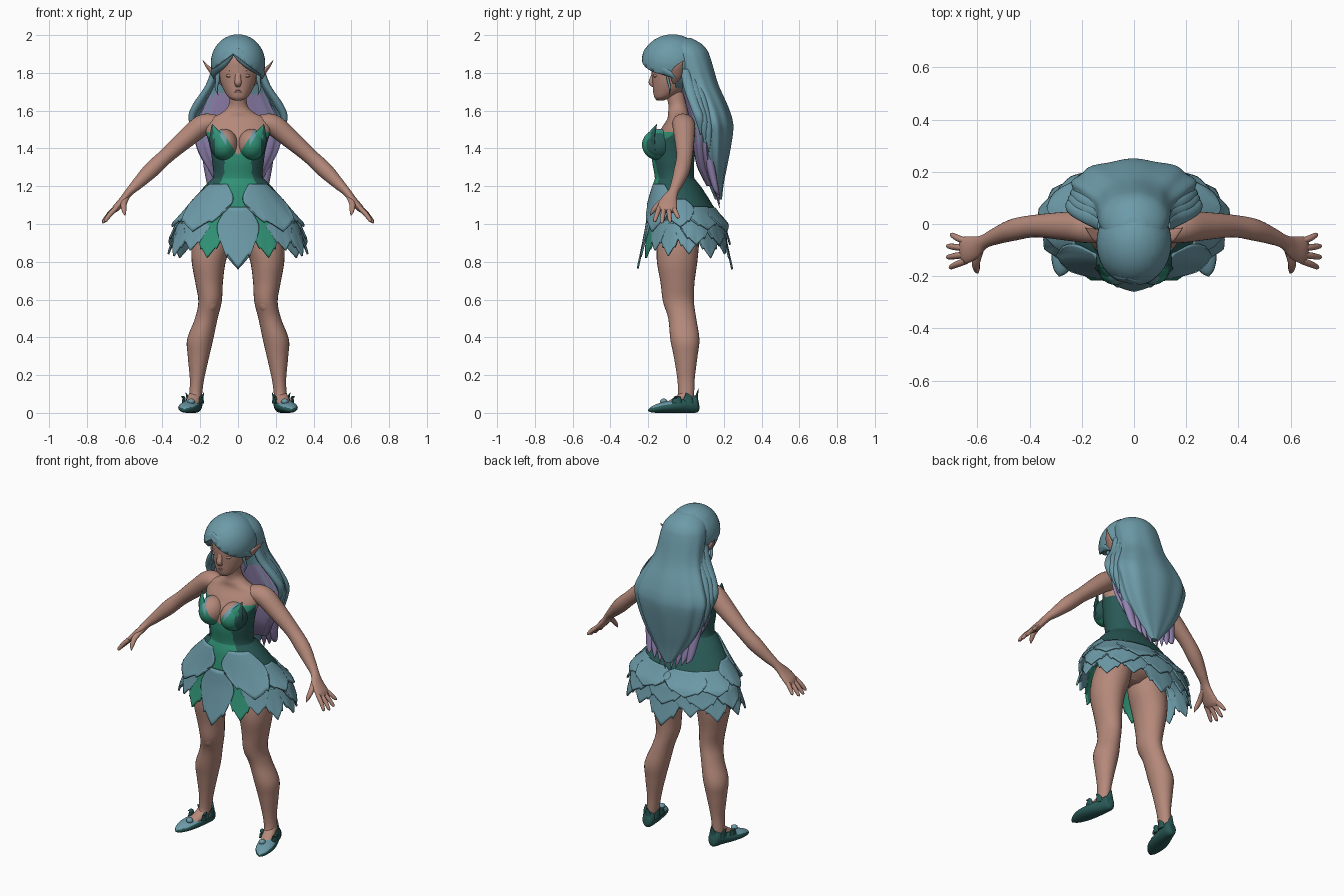
import bpy, bmesh, math
from mathutils import Vector, Matrix


def material(name, rgb):
    m = bpy.data.materials.new(name)
    m.diffuse_color = (*rgb, 1)
    return m


SKIN = material("skin", (0.46, 0.25, 0.195))
BLUE = material("leaf blue", (0.15, 0.325, 0.39))
DARK = material("dark teal", (0.022, 0.10, 0.092))
GREEN = material("bright green", (0.03, 0.29, 0.18))
PURPLE = material("lilac", (0.29, 0.23, 0.44))
LIP = material("rose", (0.42, 0.205, 0.17))


def finish(name, bm, mats, rule=None, mirror=False, thick=0, angle=50):
    """Turn a bmesh into a smooth, coloured object."""
    bmesh.ops.recalc_face_normals(bm, faces=bm.faces)
    if rule:
        for f in bm.faces:
            f.material_index = rule(f.calc_center_median(), f.normal)
    me = bpy.data.meshes.new(name)
    bm.to_mesh(me)
    bm.free()
    ob = bpy.data.objects.new(name, me)
    bpy.context.collection.objects.link(ob)
    for m in mats:
        me.materials.append(m)
    bpy.ops.object.select_all(action='DESELECT')
    bpy.context.view_layer.objects.active = ob
    ob.select_set(True)
    bpy.ops.object.shade_smooth_by_angle(angle=math.radians(angle))
    if thick:
        mod = ob.modifiers.new("thickness", 'SOLIDIFY')
        mod.thickness, mod.offset = thick, 0
    if mirror:
        ob.modifiers.new("mirror", 'MIRROR').use_mirror_merge = False
    return ob


def spline(pts, steps):
    """Catmull-Rom through tuples of position and radii."""
    p = [pts[0]] + list(pts) + [pts[-1]]
    out = []
    for i in range(1, len(p) - 2):
        for k in range(steps):
            t = k / steps
            out.append([0.5 * (2 * b + (c - a) * t + (2 * a - 5 * b + 4 * c - d) * t * t
                               + (3 * b - a - 3 * c + d) * t ** 3)
                        for a, b, c, d in zip(*p[i - 1:i + 3])])
    return out + [list(pts[-1])]


def tube(name, pts, mats, ref=None, n=20, steps=5, wave=(0, 0), cap=True, **kw):
    """Loft ellipses; without ref the rings stay horizontal. Waves fade out towards the crown."""
    bm = bmesh.new()
    path = spline(pts, steps)
    rings = []
    for i, (x, y, z, ra, rb) in enumerate(path):
        side, up = Vector((1, 0, 0)), Vector((0, 1, 0))
        if ref:
            t = (Vector(path[min(i + 1, len(path) - 1)][:3]) - Vector(path[max(i - 1, 0)][:3])).normalized()
            side = (Vector(ref) - t * t.dot(Vector(ref))).normalized()
            up = t.cross(side)
        ring = []
        for k in range(n):
            a = 2 * math.pi * k / n
            r = 1 + wave[0] * min(1, 2 * max(0, 1.95 - z)) * math.sin(wave[1] * a + 3 * z + math.sin(2 * a))
            ring.append(bm.verts.new(Vector((x, y, z)) + r * (side * max(ra, .001) * math.cos(a)
                                                            + up * max(rb, .001) * math.sin(a))))
        rings.append(ring)
    for a, b in zip(rings, rings[1:]):
        for k in range(n):
            bm.faces.new((a[k], a[(k + 1) % n], b[(k + 1) % n], b[k]))
    if cap:
        bm.faces.new(rings[0])
        bm.faces.new(rings[-1])
    return finish(name, bm, mats, **kw)


def ball(centre, size, cuts=(), seg=32):
    bm = bmesh.new()
    bmesh.ops.create_uvsphere(bm, u_segments=seg, v_segments=seg // 2, radius=1,
                              matrix=Matrix.Translation(centre) @ Matrix.Diagonal((*size, 1)))
    for co, no in cuts:
        bmesh.ops.bisect_plane(bm, geom=bm.verts[:] + bm.edges[:] + bm.faces[:], plane_co=co, plane_no=no)
    return bm


def column(rows):
    return [(0, cy, z, rx, ry) for z, cy, rx, ry in rows]


# Torso with painted bodice
def panel(z):
    return .072 + 1.0 * max(0, z - 1.38) + .4 * max(0, 1.27 - z)


def bodice(c, n):
    neck = min(1.36 + 1.6 * abs(c.x), 1.49) if c.y < -.06 else 1.45
    if c.z > neck or c.z < 1.08:
        return 0
    return 2 if c.y < -.06 and abs(c.x) < panel(c.z) else 1


tube("torso", column([(1.70, -.06, .045, .05), (1.63, -.045, .05, .048), (1.59, -.04, .085, .055),
     (1.555, -.036, .15, .064), (1.50, -.046, .172, .088), (1.42, -.064, .152, .112), (1.34, -.068, .138, .112),
     (1.24, -.06, .134, .105), (1.14, -.04, .19, .13), (1.05, -.035, .22, .13), (.98, -.035, .16, .10),
     (.94, -.035, .06, .05)]), [SKIN, DARK, GREEN], n=128, steps=12, rule=bodice)


# Bust and pointed cups
def bust_colour(c, n):
    line = 1.36 + 1.6 * c.x
    if c.z > line:
        return 0
    if c.x > .122:
        return 2
    return 3 if .06 < c.x < .105 and c.z > line - .045 else 1


tube("cup_point", [(.105, -.188, 1.40, .045, .012), (.118, -.187, 1.455, .040, .01),
     (.13, -.168, 1.50, .018, .006), (.136, -.155, 1.528, .002, .002)], [GREEN, DARK], ref=(.8, .5, 0),
     mirror=True, rule=lambda c, n: int(c.x > .132))
finish("bust", ball((.073, -.143, 1.42), (.073, .09, .083),
                    [((0, 0, 1.36), (-1.6, 0, 1)), ((0, 0, 1.315), (-1.6, 0, 1)), ((.122, 0, 0), (1, 0, 0)),
                     ((.06, 0, 0), (1, 0, 0)), ((.105, 0, 0), (1, 0, 0))], 40),
       [SKIN, GREEN, DARK, BLUE], mirror=True, rule=bust_colour)

# Head and face
tube("head", column([(1.655, -.135, .022, .02), (1.67, -.122, .049, .045), (1.70, -.098, .071, .076),
     (1.74, -.085, .089, .092), (1.78, -.08, .098, .1), (1.82, -.075, .1, .108), (1.88, -.07, .1, .11),
     (1.94, -.06, .06, .08)]), [SKIN], n=32)
tube("nose", [(0, -.168, 1.81, .016, .010), (0, -.177, 1.775, .016, .012), (0, -.184, 1.748, .018, .014),
     (0, -.172, 1.73, .014, .008)], [SKIN], ref=(1, 0, 0), n=14)
for z, h in ((1.710, .006), (1.700, .007)):
    finish("lip", ball((0, -.164, z), (.026, .012, h), seg=20), [LIP])
finish("eyelid", ball((.04, -.160, 1.785), (.023, .013, .011), [((0, 0, 1.782), (0, 0, 1)), ((0, 0, 1.779), (0, 0, 1))], 24),
       [SKIN, DARK], mirror=True, rule=lambda c, n: int(1.779 < c.z < 1.782))
tube("brow", [(.016, -.174, 1.806, .004, .004), (.045, -.167, 1.815, .005, .005), (.075, -.137, 1.808, .002, .002)],
     [SKIN], ref=(0, 0, 1), n=8, mirror=True)
tube("pointed_ear", [(.088, -.06, 1.75, .012, .014), (.118, -.055, 1.78, .028, .014), (.147, -.043, 1.815, .026, .010),
     (.170, -.028, 1.843, .012, .006), (.187, -.014, 1.866, .001, .001)], [SKIN], ref=(0, 1, -.3), mirror=True)

# Hair cap, opened over the face along two slanted cuts from an off-centre parting
PART, TOP, SLOPE = -.025, 1.90, .75
cap = ball((0, -.072, 1.852), (.14, .161, .148),
           [((0, -.055, 0), (0, 1, 0)), ((PART, 0, TOP), (SLOPE, 0, 1)), ((PART, 0, TOP), (-SLOPE, 0, 1))], 40)
gone = [f for f in cap.faces if f.calc_center_median().y < -.055
        and f.calc_center_median().z < TOP - SLOPE * abs(f.calc_center_median().x - PART)]
bmesh.ops.delete(cap, geom=gone, context='FACES')
finish("hair_cap", cap, [BLUE], thick=.008)

# Rolled fringe edges
tube("fringe_right", [(-.03, -.205, 1.925, .014, .008), (.01, -.212, 1.895, .03, .016), (.06, -.192, 1.855, .034, .018),
     (.105, -.142, 1.825, .03, .018), (.127, -.085, 1.795, .018, .012), (.128, -.055, 1.77, .004, .004)],
     [BLUE], ref=(.5, 0, 1), n=18)
tube("fringe_left", [(-.02, -.205, 1.925, .012, .008), (-.05, -.2, 1.895, .026, .016), (-.085, -.172, 1.855, .03, .018),
     (-.113, -.128, 1.825, .026, .016), (-.128, -.08, 1.795, .016, .012), (-.128, -.055, 1.77, .004, .004)],
     [BLUE], ref=(-.5, 0, 1), n=18)
tube("temple_lock", [(.112, -.10, 1.82, .014, .008), (.108, -.095, 1.765, .011, .007), (.115, -.085, 1.72, .008, .006),
     (.105, -.09, 1.68, .001, .001)], [BLUE], n=12, mirror=True)

# Long back hair and lilac underlayer
tube("back_hair", column([(1.985, -.035, .05, .06), (1.955, -.012, .095, .092), (1.92, .008, .123, .104),
     (1.87, .025, .137, .107), (1.74, .068, .152, .102), (1.63, .11, .205, .108), (1.55, .13, .238, .114),
     (1.48, .14, .232, .106), (1.34, .145, .182, .078), (1.22, .158, .10, .042), (1.13, .172, .025, .018)]),
     [BLUE], n=120, wave=(.03, 10))
tube("under_hair", column([(1.76, .02, .11, .05), (1.63, .06, .175, .06), (1.5, .09, .228, .06), (1.4, .095, .215, .055),
     (1.3, .11, .165, .05), (1.2, .14, .105, .03)]), [PURPLE, BLUE], n=80, wave=(.03, 12), steps=8,
     rule=lambda c, n: int(c.z > 1.43 + .3 * (.1 - c.y) and n.y > -.75))
for k in range(4):
    x = .03 + .036 * k
    tube("lilac_tip", [(x + .03, .11, 1.40, .028, .025), (x + .012, .135, 1.28, .028, .022),
         (x, .16, 1.18, .018, .014), (x - .012, .178, 1.085 + .022 * k, .001, .001)], [PURPLE], n=12, mirror=True)
for k in range(3):
    d = .022 * k
    tube("side_lock", [(.122 - d * .4, -.005 + d, 1.82, .018, .025), (.152 - d * .4, .015 + d, 1.73, .022, .03),
         (.212 - d * .5, .045 + d, 1.635, .026, .028), (.245 - d * .4, .07 + d, 1.56 - d, .018, .024),
         (.226 - d * .4, .078 + d, 1.47 - d * 2, .002, .002)], [BLUE], n=14, mirror=True)

# Arms and hands
tube("arm", [(.08, -.035, 1.53, .035, .03), (.13, -.022, 1.535, .052, .046), (.19, -.012, 1.522, .06, .056),
     (.27, -.008, 1.457, .054, .051), (.38, -.008, 1.36, .043, .041), (.46, -.022, 1.285, .042, .042),
     (.53, -.047, 1.215, .032, .031), (.575, -.068, 1.17, .027, .022), (.61, -.09, 1.125, .044, .02),
     (.645, -.10, 1.085, .052, .019), (.66, -.104, 1.067, .044, .012)], [SKIN], ref=(0, 1, 0), n=24, mirror=True)
for y0, y1, x1, z1 in ((-.066, -.042, .697, 1.03), (-.092, -.085, .711, 1.01),
                       (-.117, -.127, .711, 1.005), (-.142, -.165, .701, 1.012)):
    tube("finger", [(.645, y0, 1.085, .013, .013), ((.652 + x1) / 2, (y0 + y1) / 2, (1.085 + z1) / 2 + .004, .0125, .0125),
         (x1, y1, z1 + .006, .009, .009), (x1 + .002, y1, z1, .002, .002)], [SKIN], ref=(0, 1, 0), n=12, mirror=True)
tube("thumb", [(.59, -.09, 1.145, .018, .015), (.605, -.145, 1.105, .016, .014), (.603, -.175, 1.07, .012, .011),
     (.598, -.188, 1.045, .002, .002)], [SKIN], ref=(1, 0, 0), n=12, mirror=True)

# Legs
tube("leg", [(.115, -.04, .99, .10, .11), (.137, -.043, .9, .106, .112), (.155, -.047, .8, .09, .107),
     (.153, -.045, .69, .073, .09), (.148, -.04, .59, .062, .082), (.168, -.02, .5, .06, .074),
     (.200, -.006, .39, .069, .077), (.209, -.002, .3, .057, .063), (.217, 0, .18, .038, .046),
     (.224, 0, .1, .034, .043), (.228, -.012, .06, .034, .05), (.23, -.012, .03, .03, .04)],
     [SKIN], n=28, mirror=True)
finish("kneecap", ball((.146, -.084, .59), (.04, .034, .06), seg=24), [SKIN], mirror=True)
tube("instep", [(.228, 0, .095, .032, .028), (.238, -.05, .062, .036, .024), (.252, -.10, .042, .03, .015)],
     [SKIN], ref=(1, 0, 0), mirror=True)

# Slippers with leafy collar and bead
tube("slipper", [(.222, .068, .05, .01, .018), (.223, .055, .048, .033, .045), (.234, .0, .041, .044, .041),
     (.254, -.07, .033, .053, .033), (.269, -.13, .027, .049, .027), (.281, -.178, .018, .028, .017),
     (.286, -.2, .012, .003, .004)], [DARK, BLUE], ref=(1, 0, 0), n=28, mirror=True,
     rule=lambda c, n: int(c.y < -.075 and n.z > .6))
for x, y, tx, ty, h in ((.222, .055, .222, .066, .128), (.19, .01, .18, .0, .108), (.266, .01, .277, .0, .108),
                        (.197, -.045, .192, -.06, .085), (.287, -.05, .3, -.06, .085)):
    tube("slipper_leaf", [(x, y, .05, .026, .01), (x, y, .08, .022, .008), (tx, ty, h, .001, .001)], [DARK],
         ref=(1, 0, 0) if y > .05 else (0, 1, 0), n=12, mirror=True)
finish("slipper_bead", ball((.248, -.118, .06), (.02, .02, .016), seg=16), [BLUE], mirror=True)


# Skirt: flared base and layers of serrated leaves
def flare(z):
    t = max(0, (1.24 - z) / .24)
    a, b = min(t, 1), max(0, t - 1)
    return .137 + .185 * a ** .85 + .05 * b, .105 + .095 * a ** .8 + .035 * b, -.06 + .06 * a


def petal(name, deg, zt, zb, wide, s0, s1, mat):
    bm = bmesh.new()
    rows, nu, nv = [], 24, 12
    for j in range(nv + 1):
        v, row = j / nv, []
        for i in range(nu + 1):
            u = 2 * i / nu - 1
            f = abs(u)
            d = .45 * f if f <= .5 else .13 + .74 * (f - .5)
            z = zt + (zb - zt) * v * (1 - d)
            rx, ry, cy = flare(z)
            a = math.radians(deg + u * wide * (.62 + .38 * math.sin(2.5 * v)))
            s = s0 + (s1 - s0) * v * v + .04 * (1 - u * u) * v
            row.append(bm.verts.new((s * rx * math.cos(a), cy + s * ry * math.sin(a), z)))
        rows.append(row)
    for a, b in zip(rows, rows[1:]):
        for i in range(nu):
            bm.faces.new((a[i], a[i + 1], b[i + 1], b[i]))
    finish(name, bm, [mat], mirror=abs(deg) != 90, thick=.01)


tube("skirt_base", [(0, flare(z)[2], z, flare(z)[0], flare(z)[1]) for z in (1.24, 1.2, 1.15, 1.1, 1.05, 1.0)],
     [DARK, GREEN], n=128, cap=False, rule=lambda c, n: int(c.y < -.05 and abs(c.x) < panel(c.z)))
for deg, zt, zb, wide, s1 in ((-50, 1.21, .96, 34, 1.1), (-8, 1.13, .985, 28, 1.04), (32, 1.09, .97, 28, 1.05),
                              (68, 1.085, .96, 26, 1.09)):
    petal("upper_leaf", deg, zt, zb, wide, 1.01, s1, BLUE)
for deg, zb, wide, mat in ((-64, .82, 15, GREEN), (-46, .86, 17, BLUE), (-24, .83, 18, BLUE), (4, .84, 22, BLUE),
                           (34, .82, 22, BLUE), (62, .84, 20, BLUE), (90, .76, 22, BLUE)):
    petal("lower_leaf", deg, 1.06, zb, wide, .97, 1.0, mat)
for deg in (14, 50, 90):
    petal("middle_leaf", deg, 1.06, .89, 24, 1.0, 1.04, BLUE)
petal("front_leaf", -90, 1.09, .765, 19, 1.03, 1.05, BLUE)
